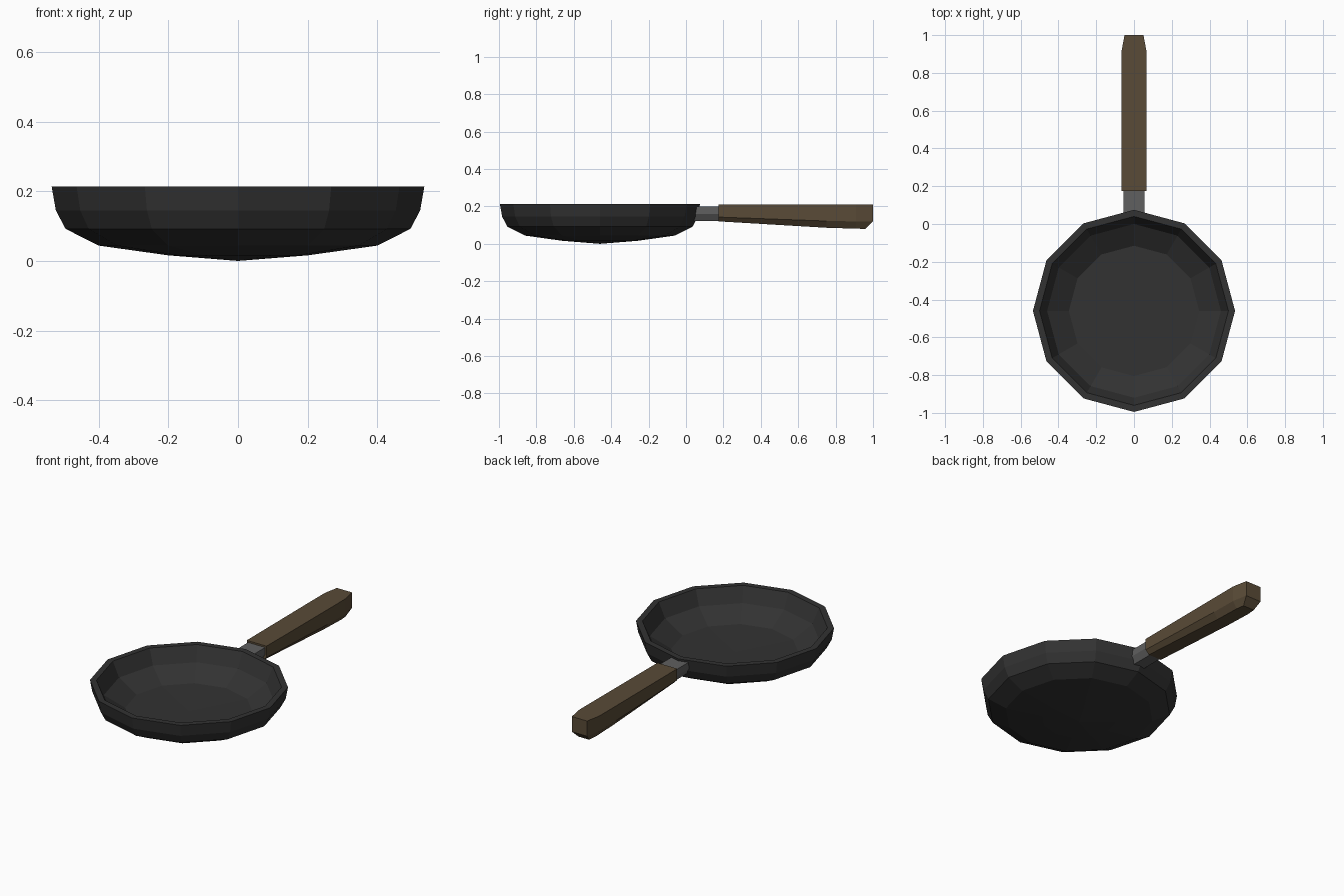
import bpy, bmesh
from math import cos, sin, pi

if "Cube" in bpy.data.objects:
    bpy.data.objects.remove(bpy.data.objects["Cube"])


def material(name, rgb):
    m = bpy.data.materials.new(name)
    m.diffuse_color = (*rgb, 1)
    m.use_nodes = True
    m.node_tree.nodes["Principled BSDF"].inputs["Base Color"].default_value = m.diffuse_color
    return m


def finish(bm, name, mat):
    bmesh.ops.recalc_face_normals(bm, faces=bm.faces)
    me = bpy.data.meshes.new(name)
    bm.to_mesh(me)
    bm.free()
    me.materials.append(mat)
    ob = bpy.data.objects.new(name, me)
    bpy.context.collection.objects.link(ob)
    return ob


def bridge(bm, a, b):
    n = len(a)
    for i in range(n):
        j = (i + 1) % n
        bm.faces.new((a[i], a[j], b[j], b[i]))


def lathe(name, profile, sides, cy, mat):
    """Revolve (radius, z) points; both ends lie on the axis."""
    bm = bmesh.new()
    rings = [[bm.verts.new((r * cos(2 * pi * i / sides), cy + r * sin(2 * pi * i / sides), z))
              for i in range(sides)] for r, z in profile[1:-1]]
    for a, b in zip(rings, rings[1:]):
        bridge(bm, a, b)
    for ring, (r, z) in ((rings[0], profile[0]), (rings[-1], profile[-1])):
        tip = bm.verts.new((0, cy, z))
        for i in range(sides):
            bm.faces.new((ring[i], ring[(i + 1) % sides], tip))
    return finish(bm, name, mat)


def bar(name, sections, mat):
    """Loft six-sided sections: y, half width, top, crease, bottom, bottom half width, bottom y."""
    bm = bmesh.new()
    rings = []
    for y, w, top, mid, bot, bw, by in sections:
        pts = [(-w, y, top), (w, y, top), (w, y, mid), (bw, by, bot), (-bw, by, bot), (-w, y, mid)]
        rings.append([bm.verts.new(p) for p in pts])
    for a, b in zip(rings, rings[1:]):
        bridge(bm, a, b)
    for r in (rings[0], rings[-1]):
        bm.faces.new(r[:3] + r[5:])
        bm.faces.new(r[2:])
    return finish(bm, name, mat)


iron = material("iron", (0.032, 0.032, 0.032))
steel = material("steel", (0.115, 0.115, 0.115))
wood = material("wood", (0.1, 0.07, 0.038))

# Twelve-sided pan: outside from the bottom up, over the rim, down to the floor
lathe("pan", [(0, 0.0), (0.2, 0.016), (0.4, 0.044), (0.495, 0.092), (0.523, 0.145),
              (0.535, 0.213), (0.5, 0.213), (0.46, 0.126), (0.345, 0.055), (0, 0.05)],
      12, -0.46, iron)

# Metal neck from the pan wall into the handle
bar("neck", [(y, 0.056, 0.2, 0.16, 0.122, 0.035, y) for y in (0.035, 0.2)], steel)

# Wooden handle, tapered at the end with a chamfered lower edge
bar("handle", [(0.175, 0.065, 0.21, 0.143, 0.12, 0.042, 0.175),
               (0.75, 0.067, 0.21, 0.122, 0.086, 0.042, 0.75),
               (0.91, 0.067, 0.21, 0.12, 0.081, 0.042, 0.91),
               (1.0, 0.05, 0.21, 0.12, 0.08, 0.036, 0.96)], wood)
